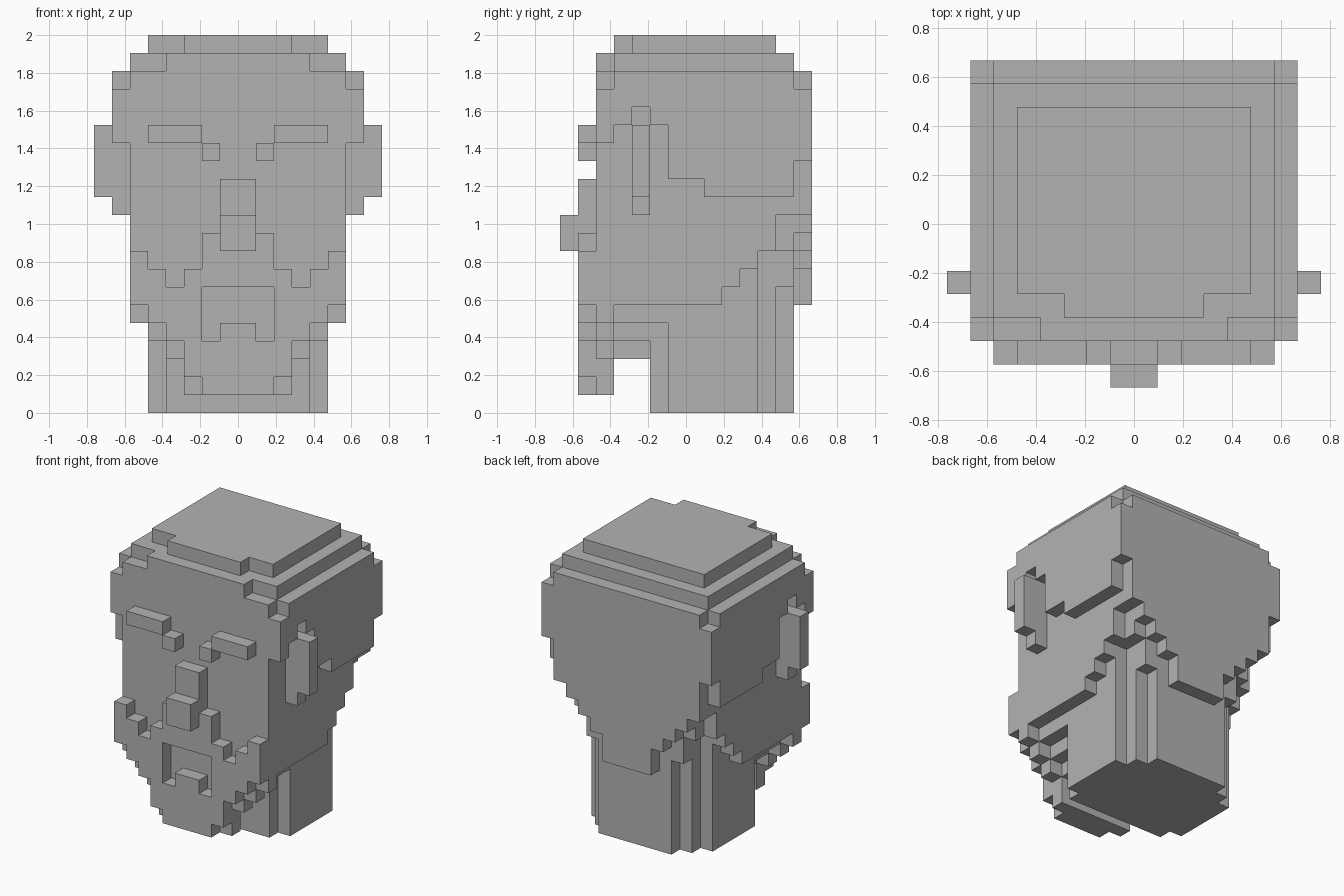
import bpy, bmesh
from mathutils import Matrix, Vector

if "Cube" in bpy.data.objects:
    bpy.data.objects.remove(bpy.data.objects["Cube"], do_unlink=True)

U = 2 / 21  # edge of one block

stone = bpy.data.materials.new("plain_grey")
stone.use_nodes = True
GREY = (0.45, 0.45, 0.45, 1)
stone.diffuse_color = GREY
stone.node_tree.nodes["Principled BSDF"].inputs["Base Color"].default_value = GREY


def part(name, boxes):
    """One object from boxes (x0, x1, y0, y1, z0, z1) in block units.
    A box starting at x0 = 0 spans the middle; any other is mirrored."""
    bm = bmesh.new()
    for x0, x1, y0, y1, z0, z1 in boxes:
        spans = [(-x1, x1)] if x0 == 0 else [(x0, x1), (-x1, -x0)]
        for a, b in spans:
            size = Vector((b - a, y1 - y0, z1 - z0)) * U
            mid = Vector((a + b, y0 + y1, z0 + z1)) * U / 2
            bmesh.ops.create_cube(bm, size=1, matrix=Matrix.LocRotScale(mid, None, size))
    mesh = bpy.data.meshes.new(name)
    bm.to_mesh(mesh)
    bm.free()
    mesh.materials.append(stone)
    obj = bpy.data.objects.new(name, mesh)
    bpy.context.collection.objects.link(obj)


# Head core, its underside stepping up toward the back
part("head_core", [(0, 6, y0, y1, z, 19) for y0, y1, z in
                   ((-5, 2, 6), (2, 3, 7), (3, 4, 8), (4, 5, 9), (5, 7, 11))])

# Flat crown in two layers, front corners stepped back
part("crown", [(0, 6, -4, 6, 19, 20), (0, 4, -5, -4, 19, 20),
               (0, 5, -3, 5, 20, 21), (0, 3, -4, -3, 20, 21)])

# Raised hair on both sides, with a notch above each ear
part("side_hair", [(6, 7, y0, y1, z0, z1) for y0, y1, z0, z1 in
                   ((-5, -4, 15, 18), (-4, -3, 16, 19), (-3, -2, 17, 19), (-2, -1, 16, 19),
                    (-1, 1, 13, 19), (1, 6, 12, 19), (6, 7, 14, 18))])

# Nape tapering down
part("nape_hair", [(0, 5, 5, 6, 9, 11), (0, 4, 5, 6, 7, 9)] +
     [(0, w, 6, 7, z0, z1) for w, z0, z1 in
      ((5, 10, 11), (4, 9, 10), (3, 8, 9), (2, 6, 8))])

# Ears
part("ears", [(6, 7, -3, -2, 11, 16), (7, 8, -3, -2, 12, 16)])

# Brows and nose
part("brows", [(2, 5, -6, -5, 15, 16), (1, 2, -6, -5, 14, 15)])
part("nose", [(0, 1, -6, -5, 11, 13), (0, 1, -7, -5, 9, 11)])

# Front of the beard in columns, leaving the mouth open
part("beard_front", [(x, x + 1, -6, -5, z0, z1) for x, z0, z1 in
                     ((5, 6, 9), (4, 5, 8), (3, 4, 7), (2, 2, 8))] +
     [(1, 2, -6, -5, 7, 10), (0, 1, -6, -5, 7, 9), (0, 2, -6, -5, 1, 4)])
part("lower_lip", [(0, 1, -6, -5, 4, 5)])

# Stepped jaw behind the beard
part("jaw", [(0, w, -5, -4, z, z + 1) for w, z in ((6, 5), (5, 4), (4, 3), (3, 2), (3, 1))] +
     [(0, w, -4, -1, z, z + 1) for w, z in ((5, 5), (4, 4), (3, 3))])

# Neck with stepped corners
part("neck", [(0, 4, -2, -1, 0, 6), (0, 5, -1, 4, 0, 8),
              (0, 4, 4, 5, 0, 9), (0, 3, 5, 6, 0, 9)])
